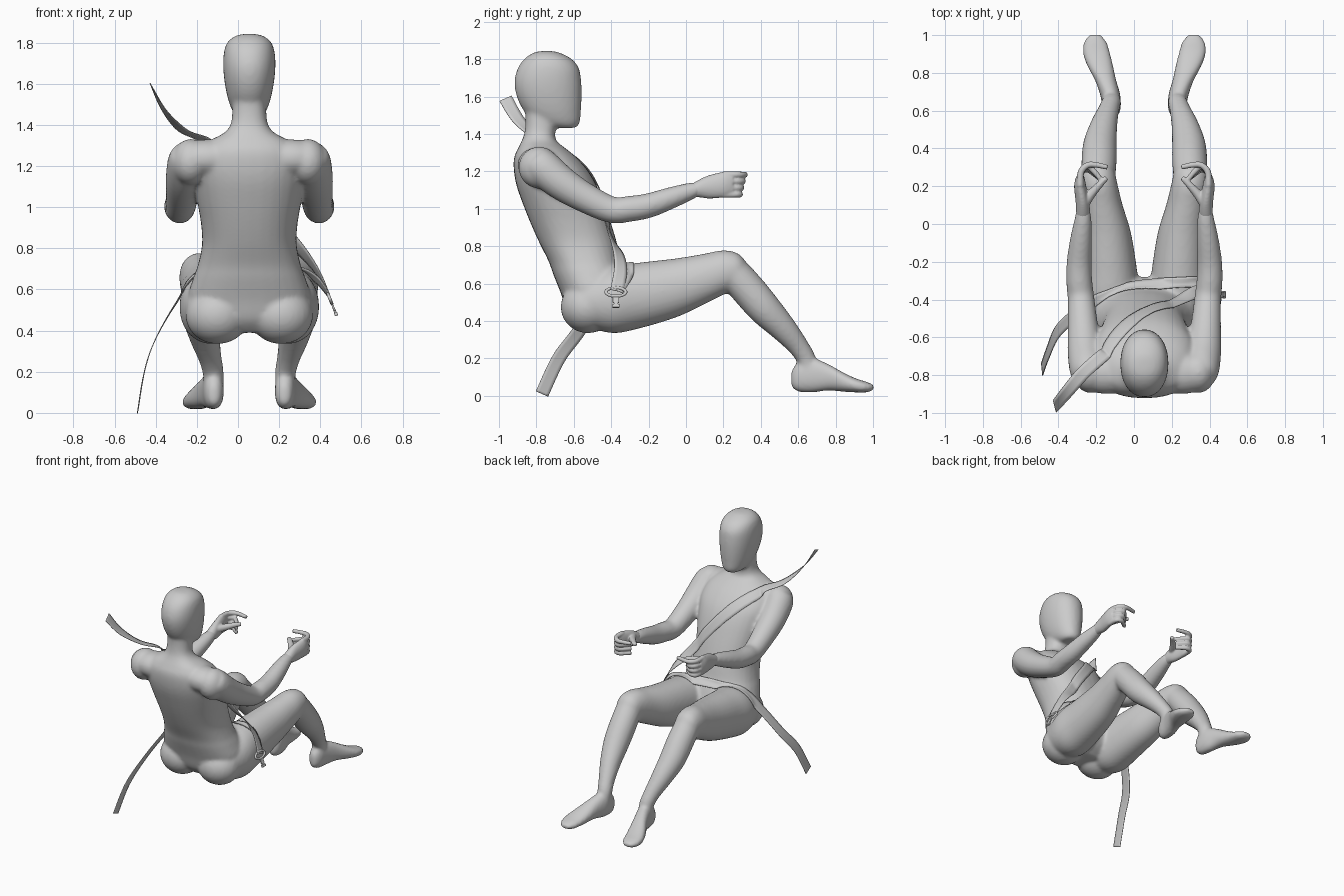
import bpy, bmesh, math
from mathutils import Vector, Matrix
from mathutils.bvhtree import BVHTree

if "Cube" in bpy.data.objects:
    bpy.data.objects.remove(bpy.data.objects["Cube"])

CX = 0.055                      # the figure's mirror plane
X, Y, Z = Vector((1, 0, 0)), Vector((0, 1, 0)), Vector((0, 0, 1))


def spline(pts, n):
    """Catmull-Rom through tuples of any length."""
    P = [pts[0]] + list(pts) + [pts[-1]]
    out = []
    for i in range(1, len(P) - 2):
        for k in range(n):
            t = k / n
            out.append([0.5 * (2 * b + (c - a) * t + (2*a - 5*b + 4*c - d) * t*t + (3*b - a - 3*c + d) * t**3)
                        for a, b, c, d in zip(P[i-1], P[i], P[i+1], P[i+2])])
    return out + [list(pts[-1])]


def loft(bm, secs, sign=1, fixed=None, ref=X, power=2.0, n=4, sides=32):
    """Closed tube through (x, y, z, ru, rv) sections."""
    S = spline(secs, n)
    rings = []
    for i, (x, y, z, ru, rv) in enumerate(S):
        if fixed:
            u, v = fixed
        else:
            t = (Vector(S[min(i+1, len(S)-1)][:3]) - Vector(S[max(i-1, 0)][:3])).normalized()
            u = (ref - t * ref.dot(t)).normalized()
            v = t.cross(u)
        ring = []
        for k in range(sides):
            a = 2 * math.pi * k / sides
            c, s = math.cos(a), math.sin(a)
            c = math.copysign(abs(c) ** (2 / power), c)
            s = math.copysign(abs(s) ** (2 / power), s)
            p = Vector((x, y, z)) + u * max(ru, .004) * c + v * max(rv, .004) * s
            ring.append(bm.verts.new((CX + sign * p.x, p.y, p.z)))
        rings.append(ring)
    for a, b in zip(rings, rings[1:]):
        for k in range(sides):
            bm.faces.new((a[k], a[k-1], b[k-1], b[k]))
    bm.faces.new(rings[0])
    bm.faces.new(rings[-1])


def ball(bm, c, r, sign=1):
    m = Matrix.Translation((CX + sign * c[0], c[1], c[2])) @ Matrix.Diagonal((*r, 1))
    bmesh.ops.create_uvsphere(bm, u_segments=32, v_segments=20, radius=1, matrix=m)


def flat(rows):                 # horizontal slices: y0, y1, z, half width
    return [(0, (a + b) / 2, z, w, (b - a) / 2) for a, b, z, w in rows]


def upright(rows):              # slices along y: y, z0, z1, x, half width
    return [(x, y, (a + b) / 2, w, (b - a) / 2) for y, a, b, x, w in rows]


def rod(rows):                  # round sections
    return [(x, y, z, r, r) for x, y, z, r in rows]


def to_object(bm, name, smooth=True):
    bmesh.ops.recalc_face_normals(bm, faces=bm.faces)
    me = bpy.data.meshes.new(name)
    bm.to_mesh(me)
    bm.free()
    ob = bpy.data.objects.new(name, me)
    bpy.context.collection.objects.link(ob)
    for p in me.polygons:
        p.use_smooth = smooth
    return ob


def fuse(ob, voxel, iters):
    m = ob.modifiers.new("fuse", 'REMESH')
    m.mode, m.voxel_size, m.use_smooth_shade = 'VOXEL', voxel, True
    s = ob.modifiers.new("soften", 'SMOOTH')
    s.factor, s.iterations = 0.5, iters


# body: torso, neck, head, limbs and feet fused into one skin
bm = bmesh.new()
loft(bm, flat([(-.58, -.40, .39, .14), (-.635, -.32, .45, .26), (-.67, -.28, .55, .30), (-.71, -.31, .65, .275),
               (-.735, -.345, .72, .25), (-.785, -.37, .82, .23), (-.83, -.40, .92, .235),
               (-.87, -.435, 1.02, .252), (-.905, -.475, 1.12, .268), (-.92, -.52, 1.20, .275),
               (-.92, -.58, 1.27, .25), (-.90, -.64, 1.32, .20), (-.88, -.69, 1.36, .125),
               (-.865, -.70, 1.40, .092), (-.858, -.69, 1.46, .083), (-.86, -.68, 1.55, .08)]),
     fixed=(X, Y), power=2.3)
loft(bm, flat([(-.70, -.59, 1.432, .05), (-.80, -.568, 1.46, .078), (-.865, -.562, 1.52, .102),
               (-.905, -.558, 1.60, .119), (-.917, -.56, 1.68, .127), (-.90, -.572, 1.75, .124),
               (-.865, -.61, 1.80, .108), (-.82, -.67, 1.832, .07), (-.78, -.71, 1.843, .025)]),
     fixed=(X, Y), power=2.15)
for s in (1, -1):
    ball(bm, (.155, -.525, .475), (.155, .145, .14), s)          # seat
    ball(bm, (.20, -.79, 1.238), (.165, .11, .092), s)           # shoulder
    ball(bm, (.285, -.785, 1.22), (.092, .11, .112), s)
    loft(bm, upright([(-.55, .38, .62, .17, .13), (-.40, .335, .69, .18, .158), (-.25, .36, .712, .185, .147),
                      (-.05, .42, .735, .20, .13), (.10, .49, .76, .225, .11), (.20, .54, .778, .24, .10),
                      (.28, .575, .76, .245, .085), (.325, .63, .71, .245, .045)]), s, fixed=(X, Z), power=2.1)
    loft(bm, rod([(.245, .24, .67, .09), (.24, .33, .57, .093), (.235, .42, .465, .089), (.215, .52, .36, .072),
                  (.19, .60, .265, .056), (.175, .645, .19, .051), (.175, .655, .11, .048)]), s)
    loft(bm, upright([(.562, .05, .13, .172, .02), (.60, .022, .18, .172, .045), (.68, .018, .20, .18, .053),
                      (.76, .028, .17, .205, .056), (.84, .022, .125, .235, .069), (.91, .018, .092, .255, .072),
                      (.965, .018, .075, .26, .06), (1.003, .03, .06, .262, .03)]), s, fixed=(X, Z), power=2.3)
    loft(bm, rod([(.29, -.80, 1.25, .09), (.30, -.76, 1.215, .098), (.315, -.67, 1.14, .092), (.325, -.55, 1.065, .081),
                  (.335, -.40, .995, .071), (.345, -.30, 1.0, .069), (.345, -.20, 1.017, .066),
                  (.335, -.08, 1.058, .058), (.325, .02, 1.093, .046), (.325, .085, 1.112, .033)]), s)
body = to_object(bm, "seated_body")
fuse(body, .011, 9)

# hands curled as if holding a wheel
for s, name in ((1, "right_hand"), (-1, "left_hand")):
    bm = bmesh.new()
    loft(bm, upright([(.0, 1.055, 1.115, .327, .03), (.06, 1.062, 1.15, .325, .036), (.12, 1.055, 1.178, .328, .036),
                      (.20, 1.06, 1.197, .34, .032), (.25, 1.07, 1.195, .34, .022)]), s, fixed=(X, Z))
    for i in range(4):
        z = 1.182 - .035 * i
        tip = [(.25, .312), (.195, .30)] if i == 0 else [(.262, .28 - .006 * i), (.235, .24)]
        path = [(.34, .20), (.336, .275), (.30, .312 - .008 * i)] + tip
        loft(bm, rod([(x, y, z, .019 - .0014 * k) for k, (x, y) in enumerate(path)]), s, ref=Z, sides=16)
    loft(bm, rod([(.325, .10, 1.13, .03), (.285, .155, 1.135, .025), (.24, .205, 1.145, .019), (.20, .245, 1.15, .014)]),
         s, ref=Z, sides=16)
    fuse(to_object(bm, name), .006, 4)

# surface of the finished body, used to lay the belts on it
dg = bpy.context.evaluated_depsgraph_get()
skin = BVHTree.FromObject(body, dg)


def belt(name, pts, width=.072, cols=4):
    """Ribbon through (x, y, z, nx, ny, nz), pushed out of the body."""
    S = spline(pts, 10)
    bm = bmesh.new()
    rows = []
    for i, q in enumerate(S):
        t = (Vector(S[min(i+1, len(S)-1)][:3]) - Vector(S[max(i-1, 0)][:3])).normalized()
        w = Vector(q[3:]).cross(t).normalized()
        row = []
        for k in range(cols + 1):
            p = Vector(q[:3]) + w * width * (k / cols - .5)
            loc, nor, _, d = skin.find_nearest(p)
            if (p - loc).dot(nor) < .007:
                p = loc + nor * .007
            row.append(bm.verts.new(p))
        rows.append(row)
    for a, b in zip(rows, rows[1:]):
        for k in range(cols):
            bm.faces.new((a[k], a[k+1], b[k+1], b[k]))
    ob = to_object(bm, name)
    m = ob.modifiers.new("thickness", 'SOLIDIFY')
    m.thickness, m.offset = .004, 0
    return ob


belt("shoulder_belt", [(-.42, -.965, 1.59, .8, 0, .46), (-.36, -.895, 1.475, .6, .1, .7), (-.27, -.79, 1.375, .2, .2, 1),
                       (-.17, -.70, 1.33, 0, .3, 1), (-.12, -.66, 1.27, 0, .7, .7), (.03, -.53, 1.12, 0, .9, .4),
                       (.15, -.45, .98, 0, .9, .4), (.25, -.40, .85, .3, .9, .3), (.33, -.36, .76, .7, .6, .3),
                       (.395, -.35, .67, .9, .3, .35), (.447, -.37, .56, .9, .1, .35)])
belt("lap_belt", [(-.487, -.77, .01, -.93, 0, .2), (-.455, -.68, .20, -.93, 0, .25), (-.405, -.57, .35, -.9, 0, .4),
                  (-.31, -.48, .52, -.8, .1, .6), (-.21, -.41, .65, -.5, .4, .8), (-.04, -.34, .70, 0, .6, .8),
                  (.15, -.315, .70, 0, .6, .8), (.30, -.305, .69, .4, .5, .7), (.385, -.32, .645, .85, .3, .4),
                  (.447, -.37, .565, .9, .1, .35)])

# buckle: oval loop with a tongue and latch below it
down = Vector((.37, 0, -.93)).normalized()
frame = Matrix((Y, down, Y.cross(down))).transposed().to_4x4()
frame.translation = (.447, -.375, .555)

bm = bmesh.new()
ring = []
for i in range(32):
    a = 2 * math.pi * i / 32
    c, s = math.cos(a), math.sin(a)
    ring.append([bm.verts.new(frame @ Vector(((.053 + .009 * math.cos(b)) * c, (.024 + .009 * math.cos(b)) * s,
                                             .008 * math.sin(b))))
                 for b in (2 * math.pi * j / 10 for j in range(10))])
for i in range(32):
    for j in range(10):
        bm.faces.new((ring[i-1][j-1], ring[i][j-1], ring[i][j], ring[i-1][j]))
to_object(bm, "buckle_loop")

for name, y, size in (("buckle_tongue", .04, (.034, .045, .010)), ("buckle_neck", .064, (.022, .03, .012)),
                      ("buckle_latch", .08, (.038, .018, .016))):
    bm = bmesh.new()
    bmesh.ops.create_cube(bm, size=1, matrix=frame @ Matrix.Translation((0, y, 0)) @ Matrix.Diagonal((*size, 1)))
    ob = to_object(bm, name, False)
    b = ob.modifiers.new("round", 'BEVEL')
    b.width, b.segments = .003, 2
